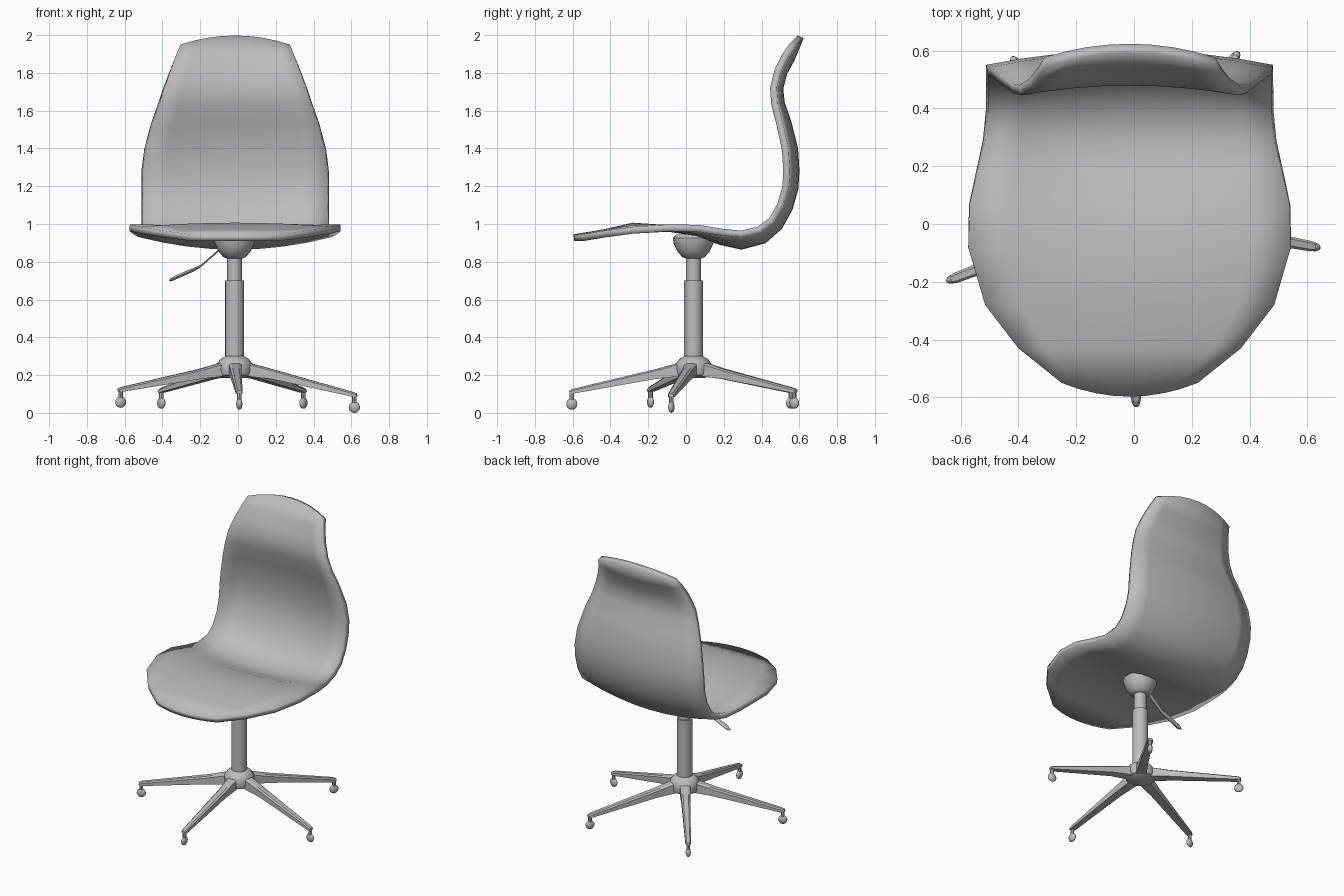
import bpy, bmesh, math
from mathutils import Vector, Matrix

cube = bpy.data.objects.get("Cube")
if cube:
    bpy.data.objects.remove(cube, do_unlink=True)

grey = bpy.data.materials.new("plain_grey")
grey.use_nodes = True
grey.diffuse_color = (0.5, 0.5, 0.5, 1)
grey.node_tree.nodes["Principled BSDF"].inputs["Base Color"].default_value = (0.5, 0.5, 0.5, 1)

CX, CY = -0.018, 0.04  # column axis


def finish(bm, name, angle=40, recalc=True):
    if recalc:
        bmesh.ops.recalc_face_normals(bm, faces=bm.faces)
    mesh = bpy.data.meshes.new(name)
    bm.to_mesh(mesh)
    bm.free()
    obj = bpy.data.objects.new(name, mesh)
    bpy.context.collection.objects.link(obj)
    mesh.materials.append(grey)
    bpy.ops.object.select_all(action='DESELECT')
    obj.select_set(True)
    bpy.context.view_layer.objects.active = obj
    bpy.ops.object.shade_smooth_by_angle(angle=math.radians(angle))
    return obj


def loft(name, rings, angle=40):
    """Skin a list of equal-length rings and cap both ends."""
    bm = bmesh.new()
    loops = [[bm.verts.new(p) for p in ring] for ring in rings]
    n = len(loops[0])
    for a, b in zip(loops, loops[1:]):
        for i in range(n):
            k = (i + 1) % n
            bm.faces.new((a[i], a[k], b[k], b[i]))
    bm.faces.new(loops[0])
    bm.faces.new(loops[-1])
    return finish(bm, name, angle)


def lathe(name, profile, x=CX, y=CY, sides=20):
    turns = [math.tau * i / sides for i in range(sides)]
    return loft(name, [[(x + r * math.cos(t), y + r * math.sin(t), z) for t in turns]
                       for r, z in profile])


# Seat shell: edge y, edge z, half width, depth of the dish at the middle
rows = [
    (-0.55, 0.945, 0.235, 0), (-0.43, 0.965, 0.385, -0.008),
    (-0.28, 0.985, 0.50, -0.022), (-0.08, 0.998, 0.558, 0.005),
    (0.07, 0.995, 0.553, 0.025), (0.19, 0.975, 0.525, 0.05),
    (0.29, 0.965, 0.50, 0.065), (0.38, 0.985, 0.49, 0.06),
    (0.44, 1.03, 0.49, 0.052), (0.485, 1.11, 0.49, 0.05),
    (0.51, 1.2, 0.49, 0.05), (0.515, 1.28, 0.49, 0.05),
    (0.508, 1.39, 0.475, 0.05), (0.48, 1.52, 0.44, 0.045),
    (0.452, 1.63, 0.402, 0.036), (0.445, 1.72, 0.375, 0.034),
    (0.47, 1.82, 0.34, 0.034), (0.51, 1.9, 0.31, 0.037), (0.545, 1.95, 0.29, 0),
]
COLS = 8
bm = bmesh.new()
grid = []
for i, (y, z, w, dish) in enumerate(rows):
    a, b = rows[max(i - 1, 0)], rows[min(i + 1, len(rows) - 1)]
    t = Vector((b[0] - a[0], b[1] - a[1])).normalized()
    push = Vector((t.y, -t.x)) * dish
    if i == 0:
        push = Vector((-0.047, 0))       # rounded front lip
    elif i == len(rows) - 1:
        push = Vector((0.045, 0.048))    # arched top edge
    line = []
    for j in range(COLS + 1):
        u = 2 * j / COLS - 1
        k = 1 - u * u
        line.append(bm.verts.new((-0.015 + u * w, y + push.x * k, z + push.y * k)))
    grid.append(line)
for a, b in zip(grid, grid[1:]):
    for j in range(COLS):
        bm.faces.new((a[j], a[j + 1], b[j + 1], b[j]))
shell = finish(bm, "seat_shell", 50, recalc=False)
solid = shell.modifiers.new("thickness", 'SOLIDIFY')
solid.thickness = 0.036
solid.offset = -1

# Central column
lathe("seat_mount", [(0.09, 0.945), (0.11, 0.925), (0.105, 0.895), (0.085, 0.855),
                     (0.06, 0.825), (0.042, 0.818)])
lathe("gas_lift", [(0.04, 0.69), (0.04, 0.83)])
lathe("column_sleeve", [(0.05, 0.26), (0.05, 0.7)])
lathe("base_hub", [(0.06, 0.185), (0.09, 0.2), (0.096, 0.225), (0.094, 0.26),
                   (0.075, 0.285), (0.05, 0.3)])

# Height lever
path = [(-0.08, 0.88, 0.010), (-0.12, 0.845, 0.010), (-0.2, 0.775, 0.010),
        (-0.23, 0.76, 0.012), (-0.34, 0.713, 0.014), (-0.362, 0.704, 0.006)]
loft("height_lever", [[(x + 0.5 * r * math.cos(t), 0.03 + 1.3 * r * math.sin(t), z + r * math.cos(t))
                       for t in [math.tau * i / 8 for i in range(8)]] for x, z, r in path])

# Five legs, each with a neck and a wheel: angle in degrees, height change of the tip
for n, (deg, drop) in enumerate([(55.6, 0.0), (127, 0.0), (200.7, 0.005),
                                 (272.2, -0.005), (349.5, -0.022)], 1):
    turn = Matrix.Translation((CX, CY, 0)) @ Matrix.Rotation(math.radians(deg), 4, 'Z')
    rings = []
    for d, half, top, low in [(0.06, 0.034, 0.27, 0.195), (0.2, 0.028, 0.232, 0.18),
                              (0.64, 0.018, 0.132 + drop, 0.107 + drop),
                              (0.658, 0.014, 0.124 + drop, 0.11 + drop)]:
        rings.append([turn @ Vector(p) for p in
                      [(d, -half, low), (d, half, low), (d, half, top - 0.008),
                       (d, half * 0.6, top), (d, -half * 0.6, top), (d, -half, top - 0.008)]])
    loft(f"leg_{n}", rings, 30)
    hub = turn @ Vector((0.645, 0, 0))
    lathe(f"caster_neck_{n}", [(0.012, 0.06 + drop), (0.012, 0.115 + drop)], hub.x, hub.y, 8)
    bm = bmesh.new()
    bmesh.ops.create_uvsphere(bm, u_segments=14, v_segments=10, radius=0.03)
    bmesh.ops.transform(bm, verts=bm.verts, matrix=turn @ Matrix.Translation((0.645, 0, 0.052 + drop))
                        @ Matrix.Diagonal((1, 0.55, 1, 1)))
    finish(bm, f"caster_wheel_{n}", 60)
